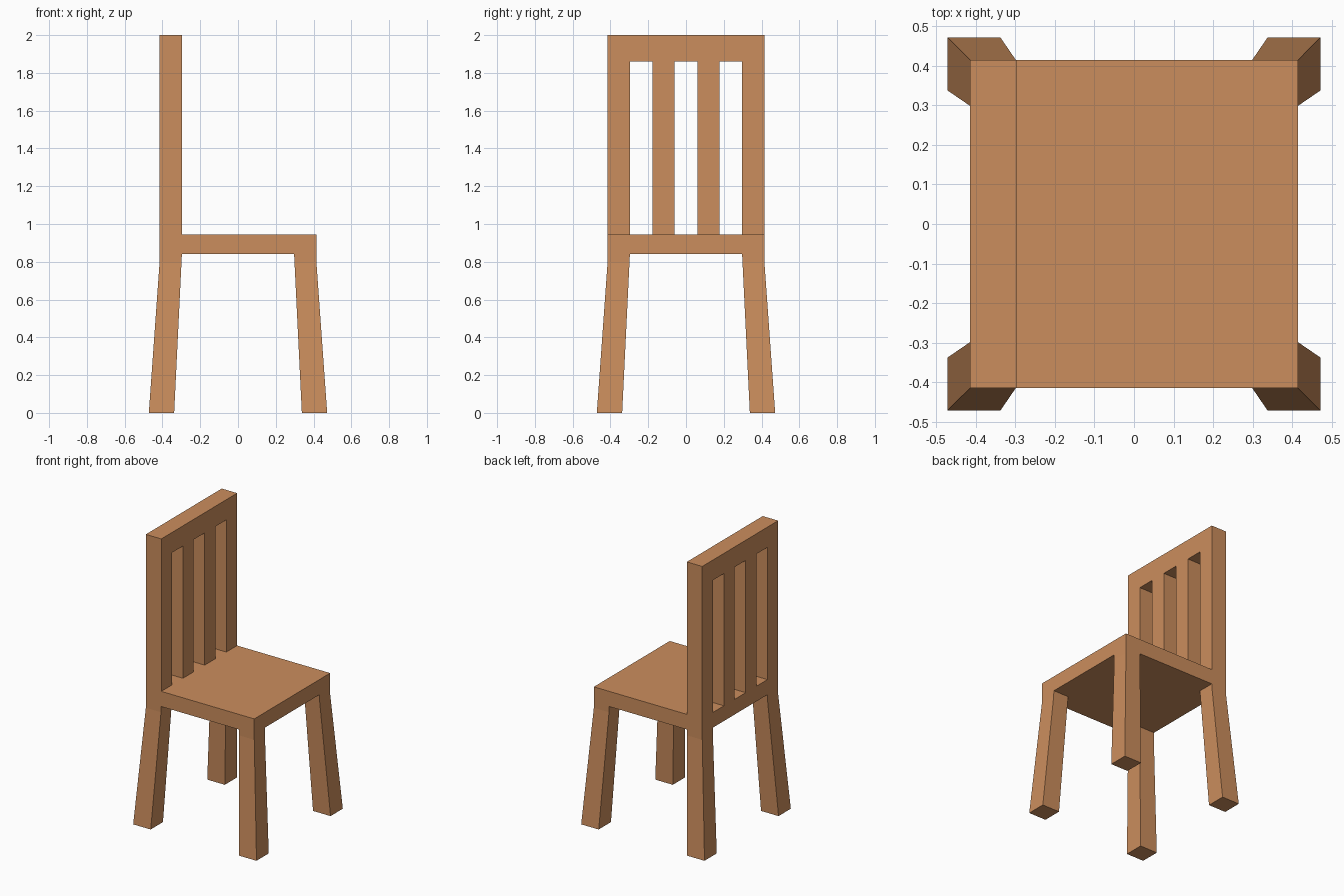
import bpy
import bmesh

if "Cube" in bpy.data.objects:
    bpy.data.objects.remove(bpy.data.objects["Cube"])

wood = bpy.data.materials.new("wood")
wood.diffuse_color = (0.60, 0.27, 0.11, 1)
wood.use_nodes = True
wood.node_tree.nodes["Principled BSDF"].inputs["Base Color"].default_value = wood.diffuse_color

W = 0.415          # half width of the seat
INNER = 0.297      # inner side of posts and leg tops
SEAT_BOTTOM, SEAT_TOP, TOP = 0.84, 0.945, 2.0


def finish(name, bm):
    bmesh.ops.recalc_face_normals(bm, faces=bm.faces)
    mesh = bpy.data.meshes.new(name)
    bm.to_mesh(mesh)
    bm.free()
    mesh.materials.append(wood)
    obj = bpy.data.objects.new(name, mesh)
    bpy.context.collection.objects.link(obj)
    return obj


def extrude_profile(name, points, x0, x1):
    """Extrude a (y, z) outline along x."""
    bm = bmesh.new()
    face = bm.faces.new([bm.verts.new((x0, y, z)) for y, z in points])
    new = bmesh.ops.extrude_face_region(bm, geom=[face])["geom"]
    verts = [v for v in new if isinstance(v, bmesh.types.BMVert)]
    bmesh.ops.translate(bm, verts=verts, vec=(x1 - x0, 0, 0))
    return finish(name, bm)


def leg(name, sx, sy):
    """Square leg splayed outwards; the last short stretch is upright outside."""
    bm = bmesh.new()
    rings = []
    for z, a, b in ((0, 0.338, 0.472), (0.80, 0.299, W), (SEAT_BOTTOM, INNER, W)):
        rings.append([bm.verts.new((sx * x, sy * y, z))
                      for x, y in ((a, a), (b, a), (b, b), (a, b))])
    for low, high in zip(rings, rings[1:]):
        for i in range(4):
            j = (i + 1) % 4
            bm.faces.new((low[i], low[j], high[j], high[i]))
    bm.faces.new(rings[0])
    bm.faces.new(rings[-1])
    return finish(name, bm)


# Seat slab
extrude_profile("seat", [(-W, SEAT_BOTTOM), (W, SEAT_BOTTOM),
                         (W, SEAT_TOP), (-W, SEAT_TOP)], -W, W)

# Backrest: comb outline with three slots open at the seat
RAIL = 1.86
outline = [(-W, TOP), (-W, SEAT_TOP)]
for y0, y1 in ((-INNER, -0.178), (-0.06, 0.06), (0.178, INNER)):
    outline += [(y0, SEAT_TOP), (y0, RAIL), (y1, RAIL), (y1, SEAT_TOP)]
outline += [(W, SEAT_TOP), (W, TOP)]
extrude_profile("backrest", outline, -W, -INNER)

# Four legs (the backrest is on the -x side)
for sx, end in ((-1, "back"), (1, "front")):
    for sy, side in ((-1, "right"), (1, "left")):
        leg(f"{end}_{side}_leg", sx, sy)
